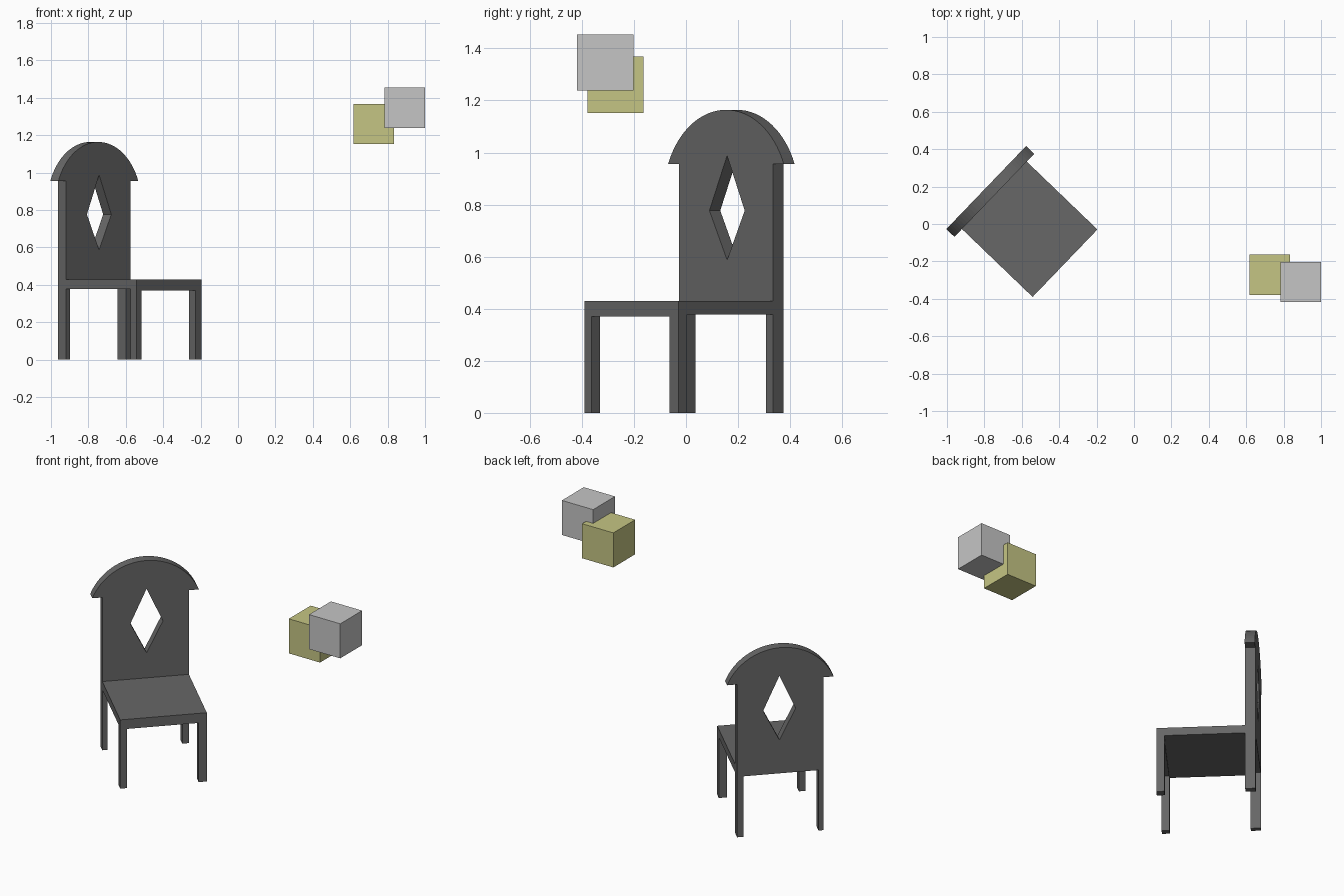
import bpy, bmesh
from math import radians, sin, cos, asin
from mathutils import Matrix, Vector

default = bpy.data.objects.get("Cube")
if default:
    bpy.data.objects.remove(default)


def material(name, rgb):
    m = bpy.data.materials.new(name)
    m.use_nodes = True
    m.diffuse_color = (*rgb, 1)
    m.node_tree.nodes["Principled BSDF"].inputs["Base Color"].default_value = (*rgb, 1)
    return m


charcoal = material("charcoal", (0.135, 0.135, 0.135))
pale_grey = material("pale_grey", (0.56, 0.56, 0.56))
dull_yellow = material("dull_yellow", (0.56, 0.56, 0.23))

# Chair frame: origin at the middle of the back plane, chair faces local -y
CHAIR = Matrix.Translation((-0.79, 0.195, 0)) @ Matrix.Rotation(radians(46.15), 4, 'Z')


def add_object(name, bm, mat, matrix=Matrix()):
    bmesh.ops.recalc_face_normals(bm, faces=bm.faces)
    mesh = bpy.data.meshes.new(name)
    bm.to_mesh(mesh)
    bm.free()
    mesh.materials.append(mat)
    obj = bpy.data.objects.new(name, mesh)
    obj.matrix_world = matrix
    bpy.context.collection.objects.link(obj)
    return obj


def box(name, low, high, mat, matrix=Matrix()):
    low, high = Vector(low), Vector(high)
    bm = bmesh.new()
    bmesh.ops.create_cube(bm, size=1)
    bmesh.ops.scale(bm, vec=high - low, verts=bm.verts)
    bmesh.ops.translate(bm, vec=(low + high) / 2, verts=bm.verts)
    return add_object(name, bm, mat, matrix)


HALF, THICK, DEPTH = 0.25, 0.06, 0.584
SEAT_TOP, SEAT_LOW = 0.43, 0.378

# Seat with a slightly deeper front rail
box("seat", (-HALF, -DEPTH, SEAT_LOW), (HALF, -THICK, SEAT_TOP), charcoal, CHAIR)
box("front_rail", (-HALF, -DEPTH, 0.37), (HALF, 0.045 - DEPTH, SEAT_LOW), charcoal, CHAIR)

# Legs: side, width, near and far depth
for name, side, width, y0, y1 in (
        ("front_right_leg", -1, 0.038, -DEPTH, 0.047 - DEPTH),
        ("front_left_leg", 1, 0.047, -DEPTH, 0.047 - DEPTH),
        ("back_right_leg", -1, 0.03, -THICK, 0),
        ("back_left_leg", 1, 0.038, -THICK, 0)):
    xs = sorted((side * HALF, side * (HALF - width)))
    box(name, (xs[0], y0, 0), (xs[1], y1, SEAT_LOW), charcoal, CHAIR)

# Backrest: panel with an overhanging arched top and a diamond opening
span, eave, rise = 0.308, 0.956, 0.208
radius = (span ** 2 + rise ** 2) / (2 * rise)
centre = eave + rise - radius
sweep = asin(span / radius)
steps = 32
arc = [(radius * sin(a), centre + radius * cos(a))
       for a in (sweep - 2 * sweep * i / steps for i in range(steps + 1))]
outline = [(-HALF, eave), (-HALF, SEAT_LOW), (HALF, SEAT_LOW), (HALF, eave)] + arc
mid = 0.006
diamond = [(mid, 0.988), (mid - 0.094, 0.777), (mid, 0.587), (mid + 0.094, 0.777)]

bm = bmesh.new()
for loop in (outline, diamond):
    verts = [bm.verts.new((x, 0, z)) for x, z in loop]
    for a, b in zip(verts, verts[1:] + verts[:1]):
        bm.edges.new((a, b))
bmesh.ops.triangle_fill(bm, use_beauty=True, edges=bm.edges[:], normal=(0, 1, 0))
grown = bmesh.ops.extrude_face_region(bm, geom=bm.faces[:], use_keep_orig=True)
moved = [g for g in grown["geom"] if isinstance(g, bmesh.types.BMVert)]
bmesh.ops.translate(bm, vec=(0, -THICK, 0), verts=moved)
add_object("backrest", bm, charcoal, CHAIR)

# Two overlapping floating cubes
size = Vector((0.216, 0.216, 0.216))
for name, corner, mat in (("yellow_cube", (0.617, -0.379, 1.152), dull_yellow),
                          ("grey_cube", (0.784, -0.418, 1.238), pale_grey)):
    box(name, corner, Vector(corner) + size, mat)
